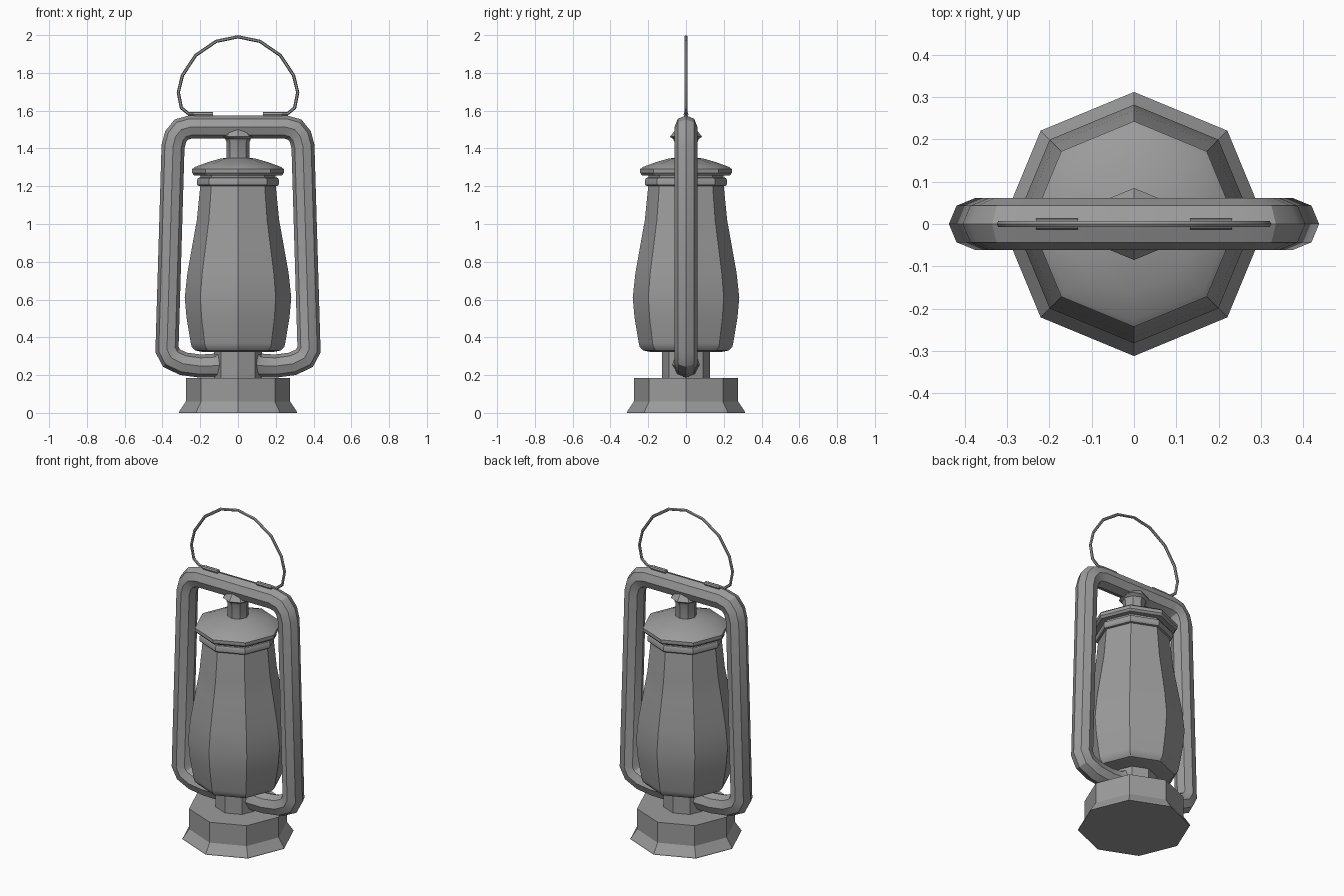
import bpy, bmesh, math
from mathutils import Vector

cube = bpy.data.objects.get("Cube")
if cube:
    bpy.data.objects.remove(cube, do_unlink=True)

grey = bpy.data.materials.new("lantern grey")
grey.use_nodes = True
colour = (0.33, 0.33, 0.33, 1)
grey.diffuse_color = colour
grey.node_tree.nodes["Principled BSDF"].inputs["Base Color"].default_value = colour


def skin(name, rings):
    """Join equal rings of points into a capped, angle-smoothed tube."""
    bm = bmesh.new()
    loops = [[bm.verts.new(p) for p in ring] for ring in rings]
    n = len(loops[0])
    for a, b in zip(loops, loops[1:]):
        for i in range(n):
            j = (i + 1) % n
            bm.faces.new((a[i], a[j], b[j], b[i]))
    bm.faces.new(loops[0])
    bm.faces.new(loops[-1])
    bmesh.ops.recalc_face_normals(bm, faces=bm.faces)
    mesh = bpy.data.meshes.new(name)
    bm.to_mesh(mesh)
    bm.free()
    mesh.materials.append(grey)
    obj = bpy.data.objects.new(name, mesh)
    bpy.context.collection.objects.link(obj)
    bpy.ops.object.select_all(action="DESELECT")
    obj.select_set(True)
    bpy.context.view_layer.objects.active = obj
    bpy.ops.object.shade_smooth_by_angle(angle=math.radians(30))
    return obj


def lathe(name, profile, sides=8):
    """Turn (radius, height) pairs about z, with corners on the axes."""
    turns = [math.tau * i / sides for i in range(sides)]
    return skin(name, [[(r * math.cos(t), r * math.sin(t), z) for t in turns]
                       for r, z in profile])


def sweep(name, path, sides=8):
    """Tube along (x, z, radius) points in the y = 0 plane, with mitred bends."""
    pts = [Vector((x, 0, z)) for x, z, r in path]
    rings = []
    for i, p in enumerate(pts):
        before = (p - pts[i - 1]).normalized() if i else (pts[1] - p).normalized()
        after = (pts[i + 1] - p).normalized() if i < len(pts) - 1 else before
        tangent = (before + after).normalized()
        mitre = 1 / tangent.dot(before)
        side = Vector((-tangent.z, 0, tangent.x)) * mitre
        r = path[i][2]
        rings.append([p + side * r * math.cos(t) + Vector((0, r * math.sin(t), 0))
                      for t in (math.tau * k / sides for k in range(sides))])
    return skin(name, rings)


def mirrored(half):
    """Complete a path whose left half ends beside x = 0."""
    return half + [(-x, z, r) for x, z, r in reversed(half) if x]


# Base, neck and glass globe
lathe("base", [(0.312, 0), (0.312, 0.006), (0.276, 0.06), (0.276, 0.185)])
lathe("neck", [(0.127, 0.18), (0.127, 0.335)])
lathe("globe", [(0.19, 0.323), (0.225, 0.33), (0.245, 0.35), (0.25, 0.37),
                (0.272, 0.5), (0.282, 0.61), (0.268, 0.74), (0.236, 0.92),
                (0.218, 1.02), (0.2, 1.2), (0.198, 1.21)])

# Collar and domed cap
lathe("collar", [(0.198, 1.2), (0.212, 1.203), (0.218, 1.212), (0.218, 1.232),
                 (0.212, 1.243), (0.198, 1.247)])
lathe("cap", [(0.198, 1.24), (0.2, 1.258), (0.232, 1.258), (0.243, 1.27),
              (0.243, 1.29), (0.228, 1.302), (0.16, 1.327), (0.09, 1.347),
              (0.03, 1.354)])

# Stem flaring into the top of the frame
lathe("stem", [(0.06, 1.34), (0.06, 1.43), (0.068, 1.45), (0.085, 1.462),
               (0.055, 1.5)])

# Carrying frame
tube = 0.061
frame_half = [(-0.09, 0.257, 0.075), (-0.115, 0.25, 0.064)] + [
    (x, z, tube) for x, z in (
        (-0.2, 0.248), (-0.29, 0.26), (-0.352, 0.29), (-0.376, 0.335),
        (-0.344, 1.41), (-0.33, 1.463), (-0.3, 1.5), (-0.25, 1.514))]
sweep("frame", mirrored(frame_half))

# Wire handle with a sleeve at each foot
wire_half = [(x, z, 0.0085) for x, z in (
    (-0.14, 1.583), (-0.262, 1.584), (-0.3, 1.615), (-0.316, 1.697),
    (-0.294, 1.787), (-0.224, 1.893), (-0.116, 1.967), (0, 1.991))]
sweep("handle", mirrored(wire_half), 6)
for label, s in (("left", 1), ("right", -1)):
    sweep(label + "_handle_sleeve", [(s * 0.132, 1.58, 0.013), (s * 0.232, 1.58, 0.013)])
